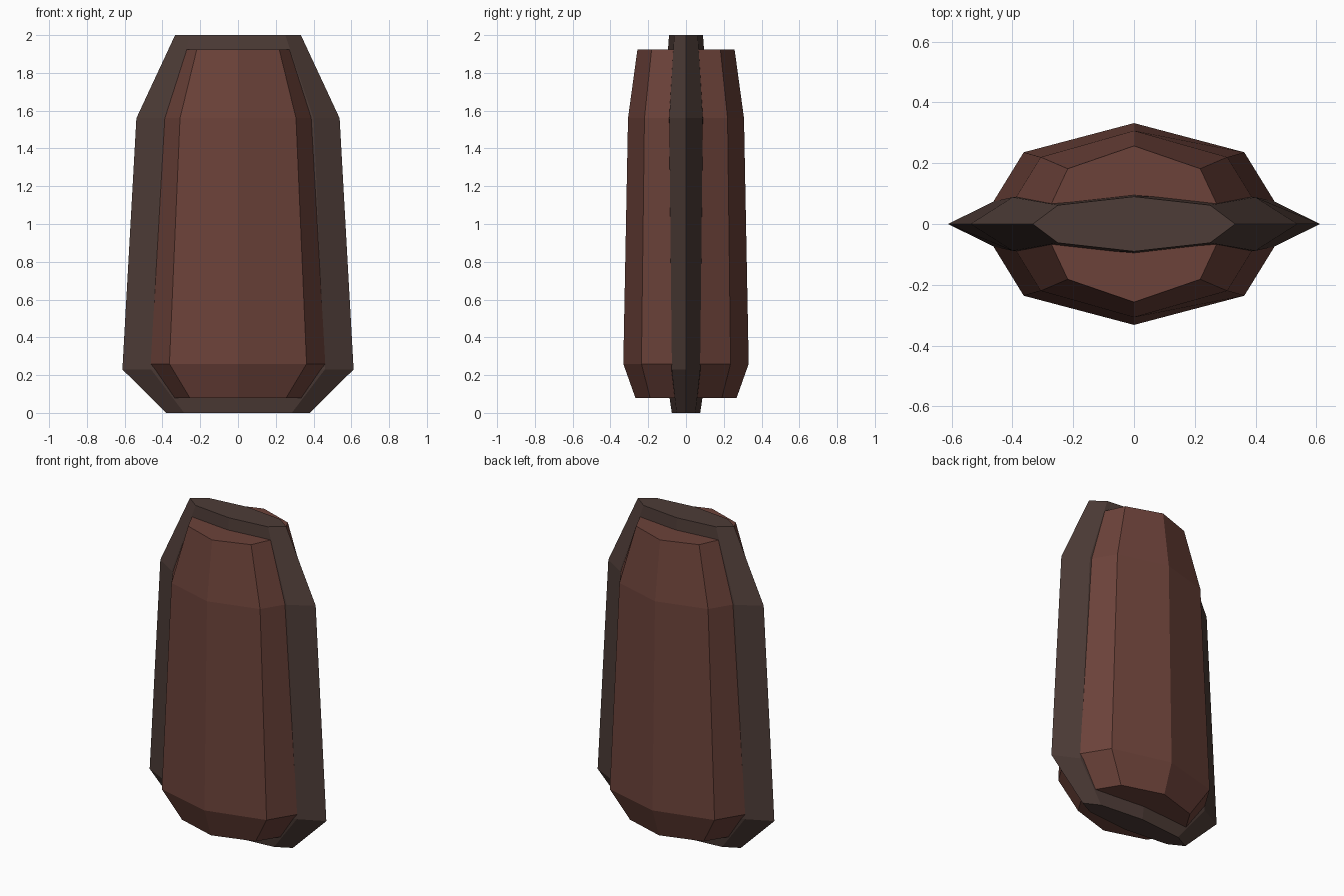
import bpy, bmesh

if "Cube" in bpy.data.objects:
    bpy.data.objects.remove(bpy.data.objects["Cube"])


def material(name, rgb):
    m = bpy.data.materials.new(name)
    m.diffuse_color = (*rgb, 1)
    m.use_nodes = True
    m.node_tree.nodes["Principled BSDF"].inputs["Base Color"].default_value = m.diffuse_color
    return m


def loft(name, rings, mat):
    """Skin a stack of equal-sided rings and cap both ends."""
    bm = bmesh.new()
    loops = [[bm.verts.new(p) for p in ring] for ring in rings]
    n = len(loops[0])
    for low, high in zip(loops, loops[1:]):
        for i in range(n):
            j = (i + 1) % n
            bm.faces.new((low[i], low[j], high[j], high[i]))
    bm.faces.new(loops[0][::-1])
    bm.faces.new(loops[-1])
    bmesh.ops.recalc_face_normals(bm, faces=bm.faces)
    mesh = bpy.data.meshes.new(name)
    bm.to_mesh(mesh)
    bm.free()
    mesh.materials.append(mat)
    obj = bpy.data.objects.new(name, mesh)
    bpy.context.collection.objects.link(obj)
    return obj


dark = material("dark_brown", (0.075, 0.045, 0.038))
red = material("red_brown", (0.15, 0.055, 0.042))

# Core blade: z, tip x, shoulder x, shoulder y, centre y
core = []
for z, tip, sx, sy, cy in [(0, 0.38, 0.285, 0.05, 0.075),
                           (0.23, 0.612, 0.46, 0.075, 0.11),
                           (1.56, 0.538, 0.40, 0.088, 0.12),
                           (2.0, 0.333, 0.25, 0.062, 0.09)]:
    core.append([(x, y, z) for x, y in [
        (tip, 0), (sx, sy), (0, cy), (-sx, sy),
        (-tip, 0), (-sx, -sy), (0, -cy), (sx, -sy)]])
loft("core_blade", core, dark)

# Outer shells: z, rim x, rim y, shoulder x, shoulder y, centre y
for name, side in (("front_shell", -1), ("back_shell", 1)):
    shell = []
    for z, rx, ry, sx, sy, cy in [(0.08, 0.335, 0.06, 0.255, 0.19, 0.268),
                                  (0.26, 0.462, 0.075, 0.363, 0.236, 0.332),
                                  (1.56, 0.39, 0.085, 0.307, 0.22, 0.307),
                                  (1.925, 0.275, 0.06, 0.218, 0.182, 0.257)]:
        shell.append([(x, side * y, z) for x, y in [
            (rx, ry), (sx, sy), (0, cy), (-sx, sy), (-rx, ry)]])
    loft(name, shell, red)
